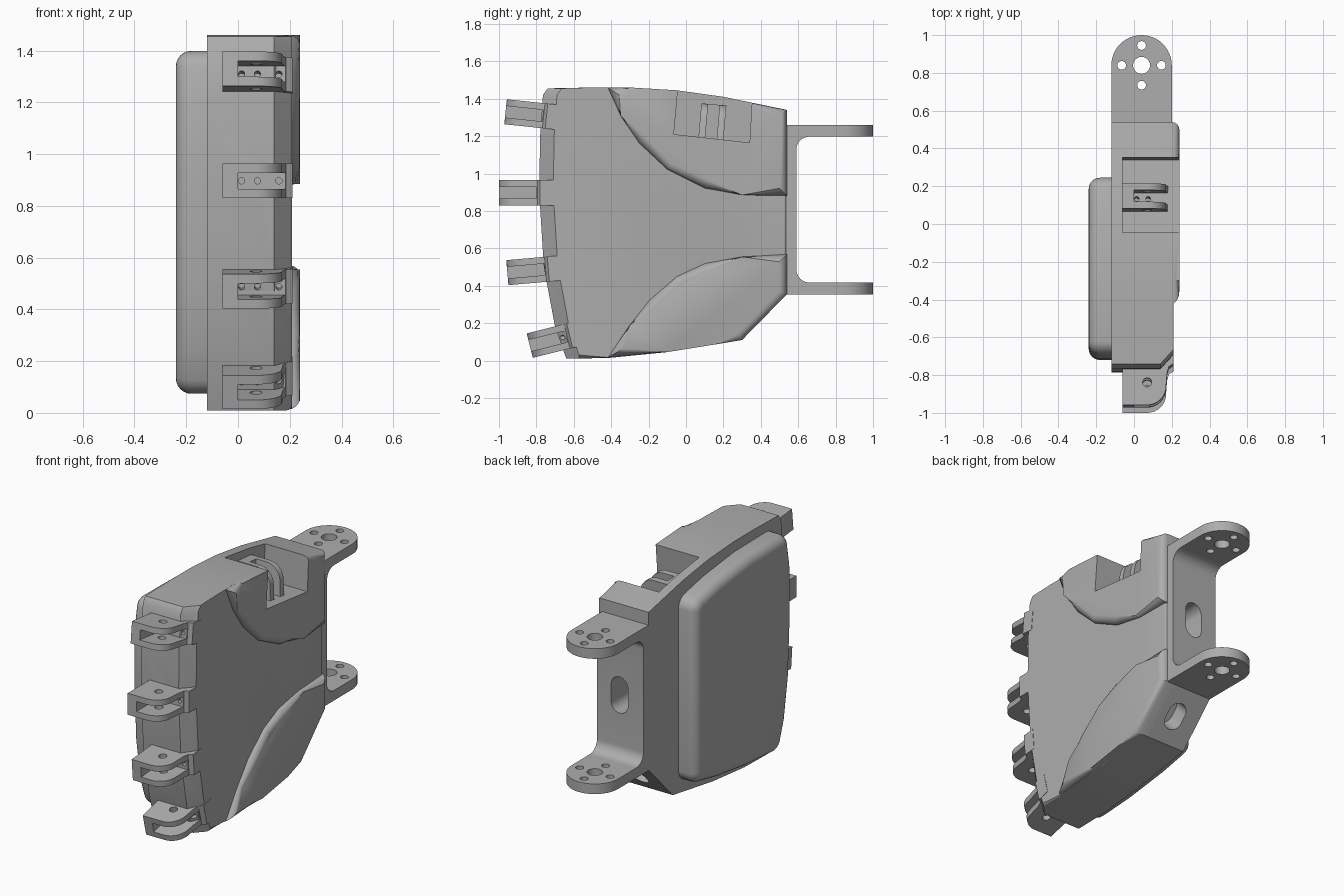
import bpy, bmesh
from math import pi, sin, cos, radians
from mathutils import Matrix, Vector

if "Cube" in bpy.data.objects:
    bpy.data.objects.remove(bpy.data.objects["Cube"])

grey = bpy.data.materials.new("light_grey")
grey.use_nodes = True
grey.diffuse_color = (0.42, 0.42, 0.42, 1)
grey.node_tree.nodes["Principled BSDF"].inputs["Base Color"].default_value = grey.diffuse_color


def loft(name, rings, bevel=0, keep=None, segments=4):
    """Skin equal-length rings, cap both ends, round the last rim."""
    bm = bmesh.new()
    vs = [[bm.verts.new(p) for p in ring] for ring in rings]
    n = len(vs[0])
    for a, b in zip(vs, vs[1:]):
        for i in range(n):
            bm.faces.new((a[i], a[(i + 1) % n], b[(i + 1) % n], b[i]))
    bm.faces.new(vs[0])
    cap = bm.faces.new(vs[-1])
    if bevel:
        rim = [e for e in cap.edges if not keep or keep((e.verts[0].co + e.verts[1].co) / 2)]
        bmesh.ops.bevel(bm, geom=rim, offset=bevel, segments=segments, profile=0.5, affect='EDGES')
    bmesh.ops.recalc_face_normals(bm, faces=bm.faces)
    mesh = bpy.data.meshes.new(name)
    bm.to_mesh(mesh)
    bm.free()
    mesh.materials.append(grey)
    ob = bpy.data.objects.new(name, mesh)
    bpy.context.collection.objects.link(ob)
    return ob


def along_x(pts, x):
    return [(x, y, z) for y, z in pts]


def prism_x(name, pts, x0, x1, **kw):
    return loft(name, [along_x(pts, x0), along_x(pts, x1)], **kw)


def prism_z(name, pts, z0, z1, **kw):
    return loft(name, [[(x, y, z) for x, y in pts] for z in (z0, z1)], **kw)


def arc(cx, cy, r, start, end, n=12):
    angles = [radians(start + (end - start) * i / n) for i in range(n + 1)]
    return [(cx + r * cos(a), cy + r * sin(a)) for a in angles]


def circle(cx, cy, r):
    return arc(cx, cy, r, 0, 345, 23)


def oval(r, half):
    return arc(0, half, r, 0, 180) + arc(0, -half, r, 180, 360)


def place(ob, matrix):
    ob.data.transform(matrix)
    return ob


def cut(ob, *cutters):
    for c in cutters:
        m = ob.modifiers.new("cut", 'BOOLEAN')
        m.operation, m.object, m.solver = 'DIFFERENCE', c, 'EXACT'
        bpy.context.view_layer.objects.active = ob
        bpy.ops.object.modifier_apply(modifier=m.name)


def discard(cutters):
    for c in cutters:
        bpy.data.objects.remove(c)


# Palm body, with a chamfer down its front corner
front = [(-.64, .01), (-.70, .18), (-.76, .5), (-.785, .9), (-.78, 1.2), (-.765, 1.42), (-.74, 1.455)]
top = [(-.5, 1.46), (-.3, 1.46), (-.05, 1.445), (.2, 1.41), (.54, 1.34)]
bottom = [(.54, .355), (.3, .11), (.15, .085), (-.1, .045), (-.4, .015)]
outline = front + top + bottom
inner = [(y + .075, z) for y, z in front] + top + bottom
body = loft("palm_body", [along_x(outline, -.12), along_x(outline, .14), along_x(inner, .208)],
            bevel=.02, keep=lambda c: c.y > -.5)

# Raised swellings on the outer face
upper = [(-.42, 1.46)] + top[1:] + [(.54, .88), (.3, .885), (.1, .92), (-.1, 1.02), (-.25, 1.16), (-.35, 1.31)]
lower = [(-.42, .015), (-.3, .19), (-.2, .32), (-.05, .45), (.1, .52), (.3, .555), (.54, .57)] + bottom[:4]
upper_swell = prism_x("upper_swelling", upper, .12, .24, bevel=.04)
lower_swell = prism_x("lower_swelling", lower, .12, .24, bevel=.04)

# Soft pad on the inner face
pad = [(.245, .18), (.245, 1.31), (.0, 1.36), (-.3, 1.395), (-.68, 1.4), (-.715, 1.2),
       (-.72, .9), (-.7, .5), (-.66, .25), (-.6, .07), (-.3, .09), (0, .13)]
pad_ob = prism_x("grip_pad", pad, -.1, -.24)
bm = bmesh.new()
bm.from_mesh(pad_ob.data)
corners = [e for e in bm.edges if abs(e.verts[0].co.x - e.verts[1].co.x) > .1
           and e.calc_face_angle(0) > .6]
bmesh.ops.bevel(bm, geom=corners, offset=.06, segments=5, profile=.5, affect='EDGES')
rim = [e for e in bm.edges if all(v.co.x < -.23 for v in e.verts)]
bmesh.ops.bevel(bm, geom=rim, offset=.06, segments=6, profile=.5, affect='EDGES')
bm.to_mesh(pad_ob.data)
bm.free()

# Thumb recess
recess = prism_x("recess_cutter", [(-.065, 1.21), (.34, 1.165), (.365, 1.6), (-.03, 1.6)], -.06, .5)
cut(body, recess)
cut(upper_swell, recess)
discard([recess])

# Forked joints: four fingers at the front, a thumb in the recess
fork = ([(-.06, .08), (-.06, -.22), (.07, -.22)] + arc(.07, -.12, .1, -80, -10, 6)
        + [(.175, -.05), (.185, -.015), (.21, .0), (.21, .08)])
joints = {"first_finger_fork": (-.746, 1.307, 6), "second_finger_fork": (-.78, .897, 0),
          "third_finger_fork": (-.736, .489, -5), "fourth_finger_fork": (-.622, .133, -14),
          "thumb_fork": (.13, 1.15, 95)}
for name, (y, z, tilt) in joints.items():
    pose = Matrix.Translation((0, y, z)) @ Matrix.Rotation(radians(-tilt), 4, 'X')
    joint = place(prism_z(name, fork, -.067, .067), pose)
    tools = [prism_z("slot_cutter", [(0, -.5), (.5, -.5), (.5, -.02), (0, -.02)], -.031, .031),
             prism_z("pin_cutter", circle(.07, -.1, .024), -.2, .2)]
    bores = []
    for x, r in ((.014, .012), (.075, .012), (.158, .012)):
        bore = prism_z("bore_cutter", circle(x, 0, r), -.06, .06)
        bores.append(place(bore, Matrix.Rotation(pi / 2, 4, 'X')))
    for t in tools + bores:
        place(t, pose)
    cut(joint, *tools, *bores)
    cut(body, *bores)
    discard(tools + bores)

# Wrist bracket: back plate with filleted corners
r = .07
half = [(.5, 1.26), (.66, 1.26), (.66, 1.197)] + arc(.59 + r, 1.197 - r, r, 90, 180, 8)
plate = half + [(y, 1.614 - z) for y, z in reversed(half)]
bracket = prism_x("wrist_plate", plate, -.12, .2)
slot = place(prism_z("slot_cutter", oval(.058, .055), -.15, .15),
             Matrix.Translation((.045, .55, .8)) @ Matrix.Rotation(pi / 2, 4, 'X'))
drain = place(prism_z("drain_cutter", oval(.058, .025), -.12, .12),
              Matrix.Translation((.04, .42, .232)) @ Matrix.Rotation(radians(45), 4, 'X'))
cut(bracket, slot)
cut(body, slot, drain)
discard([slot, drain])

# Wrist tabs with a ring of bolt holes
tab = [(-.12, .64)] + [(.2, .64)] + arc(.04, .84, .16, 0, 180, 24)
for name, z in (("upper_wrist_tab", 1.197), ("lower_wrist_tab", .354)):
    ob = prism_z(name, tab, z, z + .063)
    holes = [prism_z("hole_cutter", circle(.04 + x, .84 + y, rad), z - .1, z + .2)
             for x, y, rad in ((0, 0, .045), (.105, 0, .023), (-.105, 0, .023), (0, .105, .023), (0, -.105, .023))]
    cut(ob, *holes)
    discard(holes)

# Smooth the rounded areas, keep edges crisp
bpy.ops.object.select_all(action='DESELECT')
for ob in bpy.context.collection.objects:
    if ob.type == 'MESH':
        ob.select_set(True)
bpy.context.view_layer.objects.active = body
bpy.ops.object.shade_smooth_by_angle(angle=radians(32))
